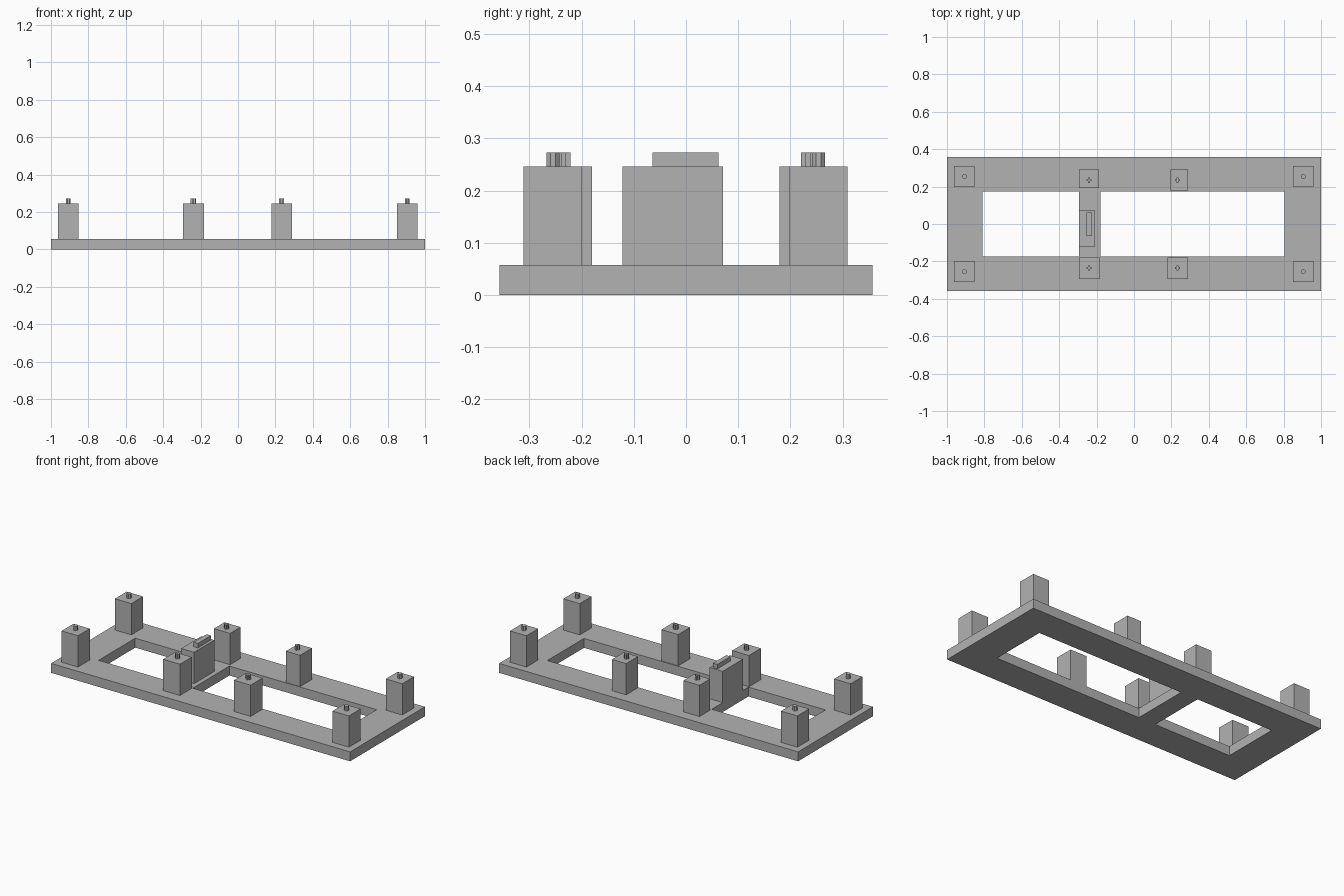
import bpy
import bmesh
import math
from mathutils import Matrix, Vector

cube = bpy.data.objects.get("Cube")
if cube:
    bpy.data.objects.remove(cube, do_unlink=True)

grey = bpy.data.materials.new("plain_grey")
grey.use_nodes = True
COLOUR = (0.45, 0.45, 0.45, 1)
grey.diffuse_color = COLOUR
grey.node_tree.nodes["Principled BSDF"].inputs["Base Color"].default_value = COLOUR

BASE_TOP, POST_TOP, PEG_TOP = 0.057, 0.246, 0.273


def finish(name, bm):
    bmesh.ops.recalc_face_normals(bm, faces=bm.faces)
    mesh = bpy.data.meshes.new(name)
    bm.to_mesh(mesh)
    bm.free()
    mesh.materials.append(grey)
    obj = bpy.data.objects.new(name, mesh)
    bpy.context.collection.objects.link(obj)
    return obj


def box(name, x0, x1, y0, y1, z0, z1):
    bm = bmesh.new()
    centre = Vector((x0 + x1, y0 + y1, z0 + z1)) / 2
    size = Matrix.Diagonal((x1 - x0, y1 - y0, z1 - z0, 1))
    bmesh.ops.create_cube(bm, size=1, matrix=Matrix.Translation(centre) @ size)
    return finish(name, bm)


def extrude_outline(name, points, z0, z1):
    bm = bmesh.new()
    face = bm.faces.new([bm.verts.new((x, y, z0)) for x, y in points])
    new = bmesh.ops.extrude_face_region(bm, geom=[face])["geom"]
    top = [v for v in new if isinstance(v, bmesh.types.BMVert)]
    bmesh.ops.translate(bm, verts=top, vec=(0, 0, z1 - z0))
    # Extruding keeps the starting face, which closes the bottom
    return finish(name, bm)


def round_peg(name, x, y):
    ring = [math.radians(22.5 + 45 * i) for i in range(8)]
    points = [(x + 0.0135 * math.cos(a), y + 0.0135 * math.sin(a)) for a in ring]
    extrude_outline(name, points, POST_TOP, PEG_TOP)


def cross_peg(name, x, y):
    points = []
    a, b = 0.005, 0.0135
    for i in range(4):
        c, s = round(math.cos(i * math.pi / 2)), round(math.sin(i * math.pi / 2))
        for px, py in ((b, -a), (b, a), (a, a)):
            points.append((x + px * c - py * s, y + px * s + py * c))
    extrude_outline(name, points, POST_TOP, PEG_TOP)


# Base frame: rectangular plate with two openings, built as a grid of cells
xs = (-1, -0.81, -0.295, -0.18, 0.805, 1)
ys = (-0.357, -0.175, 0.175, 0.357)
bm = bmesh.new()
grid = [[bm.verts.new((x, y, 0)) for y in ys] for x in xs]
for i in range(len(xs) - 1):
    for j in range(len(ys) - 1):
        if j == 1 and i in (1, 3):
            continue
        bm.faces.new((grid[i][j], grid[i + 1][j], grid[i + 1][j + 1], grid[i][j + 1]))
new = bmesh.ops.extrude_face_region(bm, geom=bm.faces[:])["geom"]
bmesh.ops.translate(bm, verts=[v for v in new if isinstance(v, bmesh.types.BMVert)],
                    vec=(0, 0, BASE_TOP))
finish("base_frame", bm)

# Corner posts with round pegs
for end, x in (("right", -0.907), ("left", 0.905)):
    for side, y in (("front", -0.255), ("back", 0.254)):
        box(f"{side}_{end}_corner_post", x - 0.055, x + 0.055,
            y - 0.056, y + 0.056, BASE_TOP, POST_TOP)
        round_peg(f"{side}_{end}_corner_peg", x, y)

# Middle posts with cross-shaped pegs
middle = {
    "front_right": (-0.295, -0.183, -0.293, -0.18, -0.24, -0.235),
    "front_left": (0.178, 0.29, -0.293, -0.18, 0.233, -0.235),
    "back_right": (-0.295, -0.187, 0.192, 0.292, -0.24, 0.234),
    "back_left": (0.196, 0.29, 0.179, 0.292, 0.233, 0.234),
}
for place, (x0, x1, y0, y1, px, py) in middle.items():
    box(f"{place}_middle_post", x0, x1, y0, y1, BASE_TOP, POST_TOP)
    cross_peg(f"{place}_middle_peg", px, py)

# Wide block on the crossbar with a narrow ridge on top
box("crossbar_block", -0.295, -0.208, -0.122, 0.071, BASE_TOP, POST_TOP)
box("block_ridge", -0.253, -0.224, -0.064, 0.062, POST_TOP, PEG_TOP)
